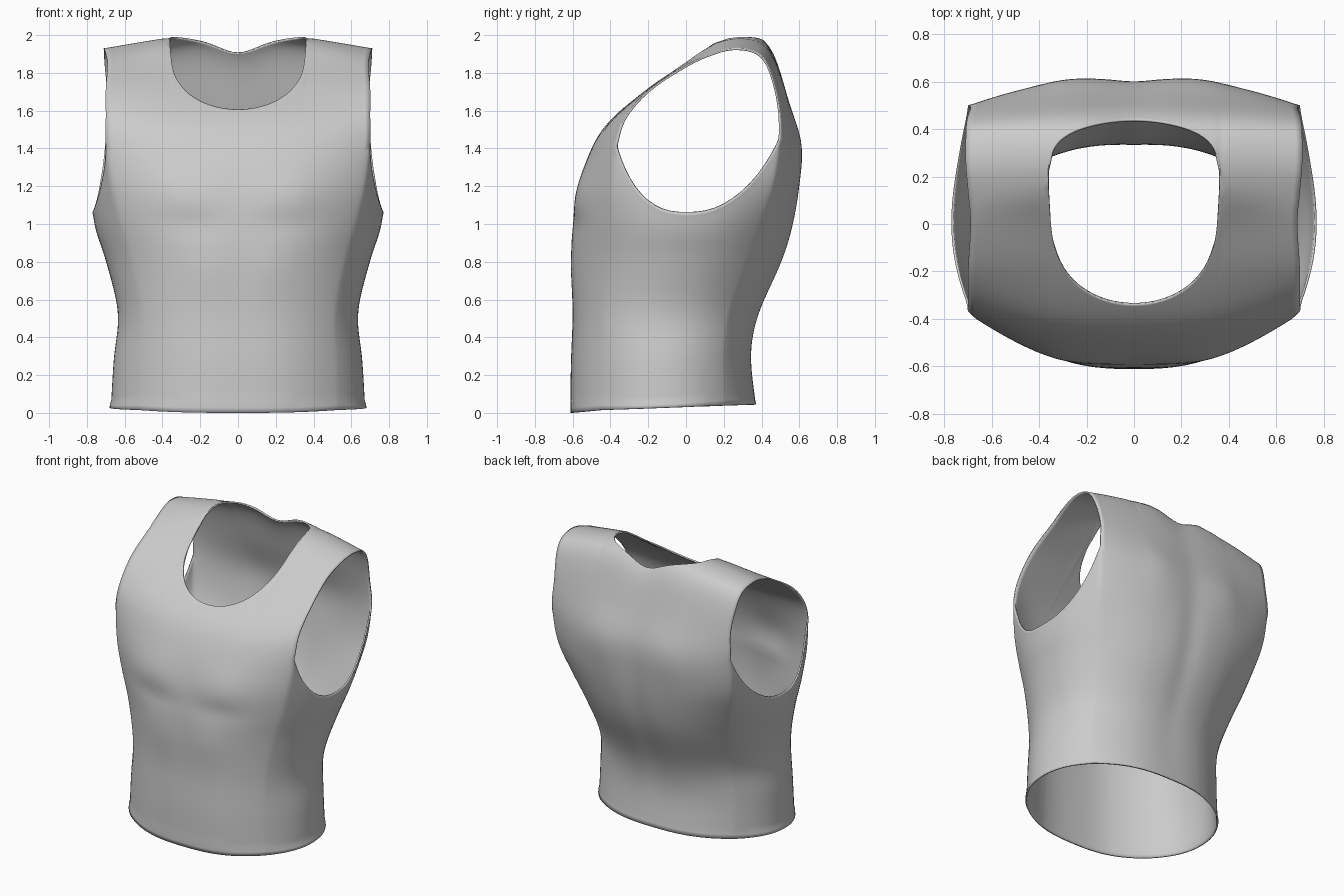
import bpy, bmesh, math

if "Cube" in bpy.data.objects:
    bpy.data.objects.remove(bpy.data.objects["Cube"])

# Body profile, front hem over the shoulder to back hem.
# Each row: centre (y, z), outer edge (x, y, z)
ROWS = [
    (-.61, .00, .52, -.45, .015), (-.61, .25, .52, -.44, .26),
    (-.60, .52, .51, -.44, .53), (-.607, .80, .56, -.42, .80),
    (-.60, 1.0, .62, -.41, 1.0), (-.57, 1.2, .67, -.40, 1.2),
    (-.50, 1.4, .70, -.37, 1.42), (-.40, 1.55, .70, -.32, 1.57),
    (-.20, 1.72, .70, -.19, 1.715), (0, 1.86, .69, 0, 1.84),
    (.15, 1.985, .70, .13, 1.90), (.28, 2.035, .71, .25, 1.93),
    (.40, 2.0, .71, .37, 1.91), (.475, 1.89, .705, .44, 1.83),
    (.545, 1.65, .69, .49, 1.65), (.605, 1.42, .70, .50, 1.46),
    (.60, 1.2, .68, .47, 1.22), (.57, 1.0, .62, .40, 1.0),
    (.51, .80, .56, .33, .80), (.385, .52, .51, .23, .53),
    (.345, .30, .52, .20, .30), (.37, .045, .52, .21, .04),
]
SIDE = [(.675,), (.66,), (.637,), (.70,), (.762,), (.775,), (.745,)]  # half width under the arm
LAST, ARM, NECK_S = 21, 6, .515


def spline(rows, t):
    """Catmull-Rom through the rows."""
    i = min(max(int(t), 0), len(rows) - 2)
    f = t - i
    get = lambda k: rows[min(max(k, 0), len(rows) - 1)]
    return [.5 * (2 * b + (c - a) * f + (2 * a - 5 * b + 4 * c - d) * f * f
                  + (3 * b - a - 3 * c + d) * f ** 3)
            for a, b, c, d in zip(get(i - 1), get(i), get(i + 1), get(i + 2))]


def bump(v, centre, width):
    return math.exp(-((v - centre) / width) ** 2)


def sheet(s, t):
    """Front / shoulder / back surface; s = 0 centre, 1 armhole side."""
    ay, az, bx, by, bz = spline(ROWS, t)
    g = s ** (2.6 - 1.4 * bump(t, 11, 2))
    x, y, z = s * bx, ay + (by - ay) * g, az + (bz - az) * g
    z -= .05 * bump(x, 0, .13) * bump(t, 12.5, 1.3)
    fade = 1 - s ** 4
    if t < 9:      # chest and belly relief
        y -= fade * (.018 * bump(x, .3, .2) * bump(z, 1.16, .13)
                     - .012 * bump(z, 1.0, .05) * bump(x, .25, .2)
                     + .008 * bump(x, .17, .13) * bump(z, .75, .12))
    elif t > 13:   # shoulder blades and spine
        y += fade * (.015 * bump(x, .27, .15) * bump(z, 1.4, .2)
                     - .015 * bump(x, 0, .07) * bump(z, 1.0, .5))
    return x, y, z


def side(v, r):
    """Panel below the armhole; v = 0 front, 1 back."""
    f, b = spline(ROWS, r), spline(ROWS, LAST - r)
    w = spline(SIDE, r)[0]
    edge = f[2] + (b[2] - f[2]) * v
    return (edge + (w - edge) * (1 - abs(2 * v - 1) ** 2.2),
            f[3] + (b[3] - f[3]) * v, f[4] + (b[4] - f[4]) * v)


def t_at(s, y):
    """Row position where the sheet reaches depth y."""
    lo, hi = 6.0, 15.0
    for _ in range(40):
        mid = (lo + hi) / 2
        lo, hi = (mid, hi) if sheet(s, mid)[1] < y else (lo, mid)
    return lo


def grid(bm, columns):
    cols = [[bm.verts.new(p) for p in c] for c in columns]
    for a, b in zip(cols, cols[1:]):
        for i in range(len(a) - 1):
            bm.faces.new((a[i], b[i], b[i + 1], a[i + 1]))


LOW, UP, SIDES = 42, 30, 28
steps = lambda a, b, n: [a + (b - a) * i / n for i in range(n + 1)]

# Columns across the half chest: centre to neck edge, then to the armhole
columns = []
for th in steps(0, math.pi / 2, 18):
    c = max(math.cos(th), 0)
    c = 0 if c < 1e-9 else c
    columns.append((NECK_S * math.sin(th), .15 - .49 * c ** .65, .15 + .29 * c ** .55))
columns += [(s, .15, .15) for s in steps(NECK_S, 1, 12)[1:]]

bm = bmesh.new()
front, back, under = [], [], []
for s, yf, yb in columns:
    tf, tb = t_at(s, yf), t_at(s, yb)
    front.append([sheet(s, t) for t in steps(0, ARM, LOW) + steps(ARM, tf, UP)[1:]])
    back.append([sheet(s, t) for t in steps(LAST, LAST - ARM, LOW) + steps(LAST - ARM, tb, UP)[1:]])
for k in range(SIDES + 1):
    v = (1 - math.cos(math.pi * k / SIDES)) / 2
    top = 4.3 + 1.7 * abs(2 * v - 1) ** 2.6
    under.append([side(v, r) for r in steps(0, top, LOW)])
grid(bm, front)
grid(bm, back)
grid(bm, under)

# Mirror the half, weld all panels and relax the seams
half = bm.verts[:] + bm.edges[:] + bm.faces[:]
copy = bmesh.ops.duplicate(bm, geom=half)["geom"]
for v in copy:
    if isinstance(v, bmesh.types.BMVert):
        v.co.x = -v.co.x
bmesh.ops.remove_doubles(bm, verts=bm.verts[:], dist=.0006)
inner = [v for v in bm.verts if not v.is_boundary]
for _ in range(6):
    bmesh.ops.smooth_vert(bm, verts=inner, factor=.5, use_axis_x=True, use_axis_y=True, use_axis_z=True)
# Slightly raised bottom hem
for v in bm.verts:
    if v.co.z < .06:
        v.co.x *= 1.008
        v.co.y *= 1.004
bmesh.ops.recalc_face_normals(bm, faces=bm.faces[:])
bm.faces.ensure_lookup_table()
probe = min(bm.faces, key=lambda f: f.calc_center_median().y)
if probe.normal.y > 0:
    bmesh.ops.reverse_faces(bm, faces=bm.faces[:])

mesh = bpy.data.meshes.new("tank_top")
bm.to_mesh(mesh)
bm.free()
shirt = bpy.data.objects.new("tank_top", mesh)
bpy.context.collection.objects.link(shirt)

grey = bpy.data.materials.new("light grey cloth")
grey.diffuse_color = (.6, .6, .6, 1)
grey.use_nodes = True
grey.node_tree.nodes["Principled BSDF"].inputs["Base Color"].default_value = grey.diffuse_color
mesh.materials.append(grey)

# Thin cloth
cloth = shirt.modifiers.new("cloth", "SOLIDIFY")
cloth.thickness = .01
cloth.offset = -1

bpy.context.view_layer.objects.active = shirt
shirt.select_set(True)
bpy.ops.object.shade_smooth_by_angle(angle=math.radians(50))
